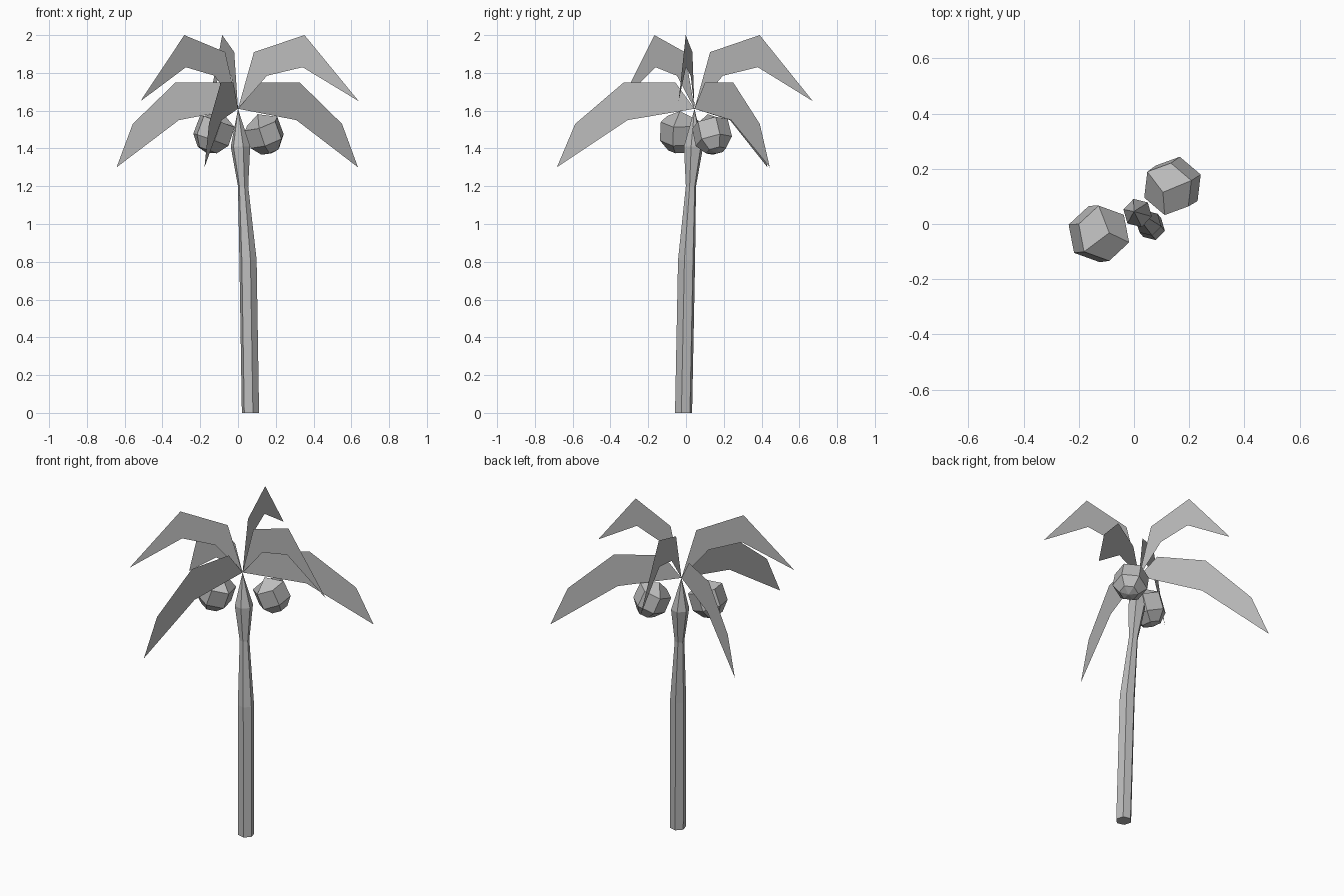
import bpy, bmesh
from math import radians, cos, sin, pi
from mathutils import Euler, Vector

cube = bpy.data.objects.get("Cube")
if cube:
    bpy.data.objects.remove(cube)

grey = bpy.data.materials.new("plain_grey")
grey.use_nodes = True
colour = (0.5, 0.5, 0.5, 1)
grey.diffuse_color = colour
grey.node_tree.nodes["Principled BSDF"].inputs["Base Color"].default_value = colour


def finish(bm, name):
    mesh = bpy.data.meshes.new(name)
    bm.to_mesh(mesh)
    bm.free()
    mesh.materials.append(grey)
    obj = bpy.data.objects.new(name, mesh)
    bpy.context.collection.objects.link(obj)
    return obj


def hex_ring(bm, centre, radius, phase=0.0):
    return [bm.verts.new(Vector(centre) + Vector((radius * cos(phase + i * pi / 3),
                                                  radius * sin(phase + i * pi / 3), 0)))
            for i in range(6)]


def bridge(bm, low, high):
    for i in range(6):
        j = (i + 1) % 6
        bm.faces.new((low[i], low[j], high[j], high[i]))


def fan(bm, ring, tip, step=1):
    # step 2 joins the cap's triangles into three quads
    for i in range(0, 6, step):
        bm.faces.new([ring[(i + k) % 6] for k in range(step + 1)] + [tip])


# Trunk: leaning six-sided column that swells below a pointed crown
HUB = Vector((0, 0.045, 1.61))
bm = bmesh.new()
stations = [(0.066, -0.013, 0, 0.047), (0.053, 0.003, 0.81, 0.047),
            (0.027, 0.026, 1.2, 0.028), (0.013, 0.04, 1.41, 0.053)]
rings = [hex_ring(bm, s[:3], s[3], radians(-14)) for s in stations]
for low, high in zip(rings, rings[1:]):
    bridge(bm, low, high)
fan(bm, rings[-1], bm.verts.new(HUB))
bm.faces.new(rings[0][::-1])
finish(bm, "trunk")

# Fronds: flat upright blades around the crown, as (distance, height) outlines
droopy = [(0, 1.61), (0.105, 1.75), (0.385, 1.75), (0.65, 1.53), (0.75, 1.30), (0.365, 1.55)]
raised = [(0, 1.61), (0.085, 1.91), (0.355, 2.0), (0.645, 1.65), (0.345, 1.83), (0.155, 1.785)]


def frond(name, outline, degrees):
    a = radians(degrees)
    bm = bmesh.new()
    bm.faces.new([bm.verts.new((HUB.x + r * cos(a), HUB.y + r * sin(a), z))
                  for r, z in outline])
    finish(bm, name)


for i, angle in enumerate((32.1, 149, 256.3)):
    frond(f"droopy_frond_{i + 1}", droopy, angle)
for i, angle in enumerate((-7.5, 103.6, 216.8)):
    frond(f"raised_frond_{i + 1}", raised, angle)


# Coconuts: faceted hexagonal pods
def coconut(name, location, size, tilt):
    bm = bmesh.new()
    top = hex_ring(bm, (0, 0, 0.055), 0.098)
    middle = hex_ring(bm, (0, 0, -0.045), 0.1)
    bottom = hex_ring(bm, (0, 0, -0.1), 0.055)
    bridge(bm, middle, top)
    bridge(bm, bottom, middle)
    fan(bm, top, bm.verts.new((0, 0, 0.11)), 2)
    fan(bm, bottom[::-1], bm.verts.new((0, 0, -0.115)))
    obj = finish(bm, name)
    obj.location = location
    obj.scale = (size,) * 3
    obj.rotation_euler = Euler([radians(t) for t in tilt])


coconut("left_coconut", (0.14, 0.138, 1.48), 1.0, (5, -22, 20))
coconut("right_coconut", (-0.128, -0.035, 1.49), 1.04, (-8, 18, -20))
